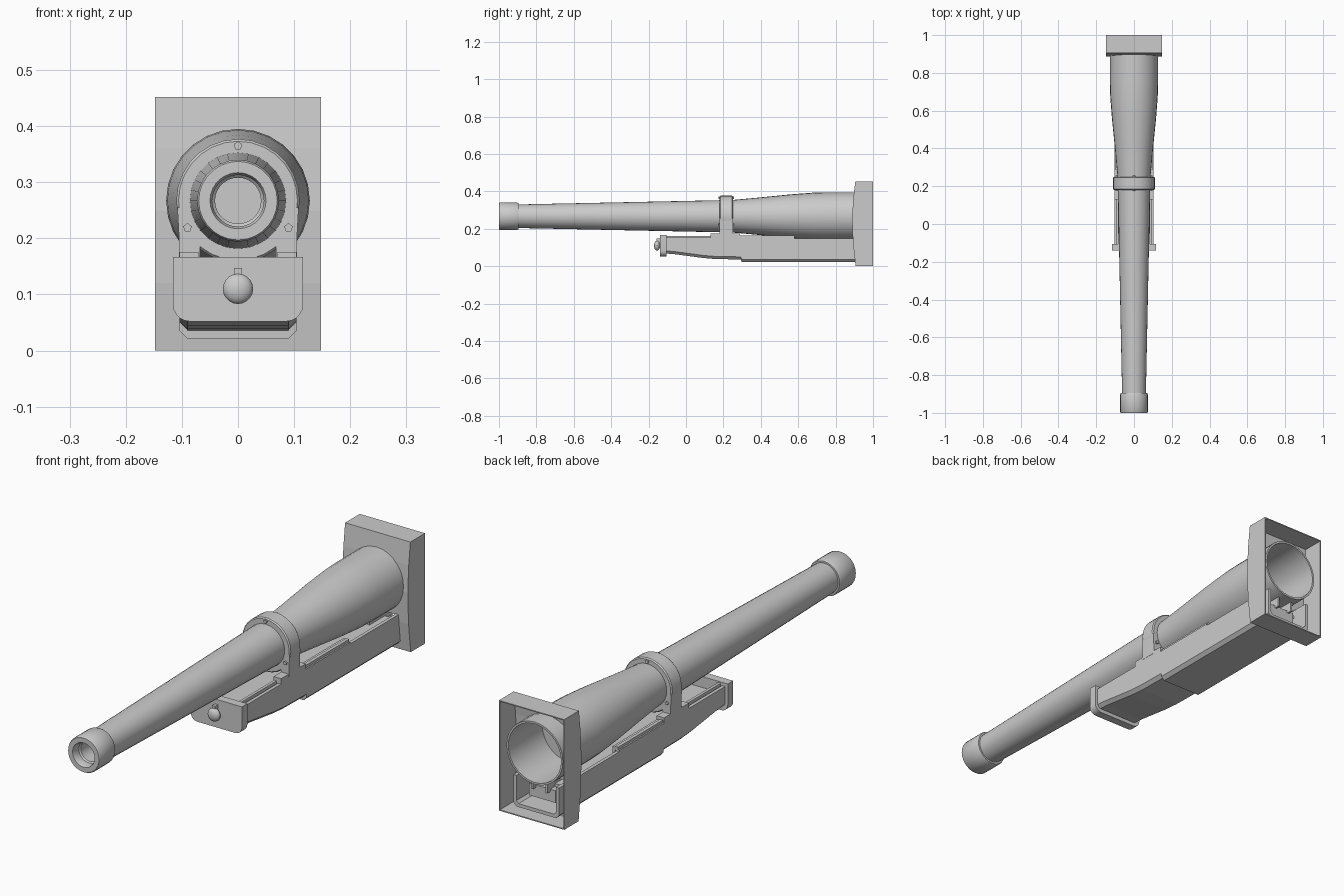
import bpy, bmesh, math
from mathutils import Matrix, Vector

if "Cube" in bpy.data.objects:
    bpy.data.objects.remove(bpy.data.objects["Cube"])

AXIS_Z = 0.267
steel = bpy.data.materials.new("grey steel")
steel.diffuse_color = (0.6, 0.6, 0.6, 1)
steel.use_nodes = True
steel.node_tree.nodes["Principled BSDF"].inputs["Base Color"].default_value = steel.diffuse_color


def finish(name, bm, smooth=False):
    bmesh.ops.recalc_face_normals(bm, faces=bm.faces)
    me = bpy.data.meshes.new(name)
    bm.to_mesh(me)
    bm.free()
    ob = bpy.data.objects.new(name, me)
    bpy.context.collection.objects.link(ob)
    me.materials.append(steel)
    if smooth:
        bpy.ops.object.select_all(action='DESELECT')
        ob.select_set(True)
        bpy.context.view_layer.objects.active = ob
        bpy.ops.object.shade_smooth_by_angle(angle=math.radians(35))
    return ob


def box(name, x0, x1, y0, y1, z0, z1):
    bm = bmesh.new()
    bmesh.ops.create_cube(bm, size=1)
    for v in bm.verts:
        v.co = ((x0 + x1) / 2 + v.co.x * (x1 - x0),
                (y0 + y1) / 2 + v.co.y * (y1 - y0),
                (z0 + z1) / 2 + v.co.z * (z1 - z0))
    return finish(name, bm)


def loft(name, sections, smooth=False, ends=True, closed=False):
    """Skin a list of equal-length closed point loops."""
    bm = bmesh.new()
    rows = [[bm.verts.new(p) for p in s] for s in sections]
    n = len(rows[0])
    pairs = list(zip(rows, rows[1:])) + ([(rows[-1], rows[0])] if closed else [])
    for a, b in pairs:
        for i in range(n):
            j = (i + 1) % n
            bm.faces.new((a[i], a[j], b[j], b[i]))
    if ends:
        bm.faces.new(rows[0])
        bm.faces.new(rows[-1])
    return finish(name, bm, smooth)


def lathe(name, profile, sides=28, ends=True, closed=False):
    """Turn (y, radius) points about the barrel axis."""
    angles = [2 * math.pi * i / sides for i in range(sides)]
    return loft(name, [[(r * math.sin(a), y, AXIS_Z + r * math.cos(a)) for a in angles]
                       for y, r in profile], True, ends, closed)


def prism(name, pts, y0, y1, smooth=False):
    """Extrude an (x, z) outline along y."""
    return loft(name, [[(x, y, z) for x, z in pts] for y in (y0, y1)], smooth)


# Barrel: bore, muzzle collar, tapered tube, swelling breech, hollow rear
lathe("barrel", [(-0.7, 0.041), (-0.96, 0.041), (-0.965, 0.046), (-0.99, 0.046),
                 (-1.0, 0.05), (-1.0, 0.070), (-0.995, 0.073), (-0.902, 0.073),
                 (-0.895, 0.070), (-0.895, 0.063), (0.2, 0.086), (0.26, 0.088),
                 (0.38, 0.099), (0.56, 0.117), (0.68, 0.126), (0.75, 0.128),
                 (0.98, 0.128), (0.98, 0.120), (0.76, 0.120)])

# Mantlet plate: bowed front, hollow and open at the back
bm = bmesh.new()
side = [(1.0, 0.452), (0.905, 0.452), (0.894, 0.36), (0.888, 0.25),
        (0.893, 0.12), (0.907, 0.0), (1.0, 0.0)]
L = [bm.verts.new((-0.148, y, z)) for y, z in side]
R = [bm.verts.new((0.148, y, z)) for y, z in side]
for i in range(len(side) - 1):
    bm.faces.new((L[i], L[i + 1], R[i + 1], R[i]))
bm.faces.new(L)
bm.faces.new(R)
bmesh.ops.recalc_face_normals(bm, faces=bm.faces)
plate = finish("mantlet_plate", bm)
# the outside must face away from the hollow before thickening
if plate.data.polygons[0].normal.z < 0:
    plate.data.flip_normals()
mod = plate.modifiers.new("thickness", 'SOLIDIFY')
mod.thickness = 0.006
mod.offset = -1

# Openings through the plate for the breech and the cradle
cutters = [lathe("breech_cutter", [(0.85, 0.124), (0.95, 0.124)]),
           box("cradle_cutter", -0.095, 0.095, 0.85, 0.95, 0.03, 0.145)]
for c in cutters:
    c.hide_render = True
    c.hide_set(True)
    cut = plate.modifiers.new("opening", 'BOOLEAN')
    cut.operation = 'DIFFERENCE'
    cut.solver = 'EXACT'
    cut.object = c
bpy.context.view_layer.update()
baked = bpy.data.meshes.new_from_object(
    plate.evaluated_get(bpy.context.evaluated_depsgraph_get()))
plate.modifiers.clear()
plate.data = baked
for c in cutters:
    bpy.data.objects.remove(c)


# Cradle: open trough whose underside steps down toward the rear
def trough(y, bottom, top=0.154):
    outer = [(0.104, top), (0.104, bottom + 0.014), (0.09, bottom)]
    inner = [(0.08, bottom + 0.014), (0.09, bottom + 0.024), (0.09, top)]
    loop = outer + [(-x, z) for x, z in reversed(outer)]
    loop += [(-x, z) for x, z in reversed(inner)] + inner
    return [(x, y, z) for x, z in loop]


loft("cradle", [trough(y, b, t) for y, b, t in (
    (-0.11, 0.068, 0.154), (-0.06, 0.064, 0.154), (0.09, 0.044, 0.154),
    (0.16, 0.038, 0.154), (0.295, 0.036, 0.154), (0.296, 0.021, 0.154),
    (0.58, 0.021, 0.154), (0.581, 0.021, 0.148), (0.97, 0.021, 0.148))])
box("cradle_deck", -0.089, 0.089, -0.11, 0.9, 0.11, 0.122)
box("slide_block", -0.06, 0.06, 0.3, 0.93, 0.06, 0.11)

# Cradle front cap with rounded lower corners
r, half, low = 0.03, 0.116, 0.052
corner = [(half - r + r * math.cos(a), low + r - r * math.sin(a))
          for a in [math.pi / 2 * i / 5 for i in range(6)]]
prism("cradle_cap", [(half, 0.167)] + corner +
      [(-x, z) for x, z in reversed(corner)] + [(-half, 0.167)], -0.14, -0.105, True)

# Knob on the cap
bm = bmesh.new()
bmesh.ops.create_uvsphere(bm, u_segments=16, v_segments=10, radius=1,
                          matrix=Matrix.Translation((0, -0.155, 0.11))
                          @ Matrix.Diagonal((0.027, 0.016, 0.027, 1)))
finish("cap_knob", bm, True)
box("knob_stem", -0.012, 0.012, -0.155, -0.138, 0.098, 0.122)
box("knob_catch", -0.007, 0.007, -0.158, -0.138, 0.125, 0.147)

# Clamp ring around the barrel
lathe("clamp_ring", [(0.18, 0.084), (0.18, 0.106), (0.185, 0.11),
                     (0.245, 0.11), (0.25, 0.106), (0.25, 0.084)], 28, False, True)

# Fittings on both sides: rails, teeth, ring legs and feet
leg = [(0.068, 0.165), (0.105, 0.165), (0.105, 0.2), (0.108, 0.255),
       (0.086, 0.255), (0.08, 0.225), (0.068, 0.2)]
for s, tag in ((-1, "left"), (1, "right")):
    def pair(name, x0, x1, *rest):
        box(f"{name}_{tag}", min(s * x0, s * x1), max(s * x0, s * x1), *rest)
    pair("slide_rail", 0.072, 0.084, -0.105, 0.58, 0.12, 0.162)
    pair("top_strip", 0.084, 0.098, 0.25, 0.58, 0.15, 0.165)
    pair("ring_foot", 0.07, 0.104, 0.13, 0.29, 0.15, 0.176)
    pair("rear_tooth", 0.028, 0.036, 0.8, 0.95, 0.1, 0.142)
    prism("ring_leg_" + tag, [(s * x, z) for x, z in leg], 0.18, 0.25)

# Five-sided clamp bolts on both faces of the ring
for i, (x, z) in enumerate(((0, 0.365), (-0.09, 0.219), (0.09, 0.219))):
    pts = [(x + 0.008 * math.sin(math.tau * k / 5), z + 0.008 * math.cos(math.tau * k / 5))
           for k in range(5)]
    prism(f"clamp_bolt_{i + 1}", pts, 0.174, 0.256)
